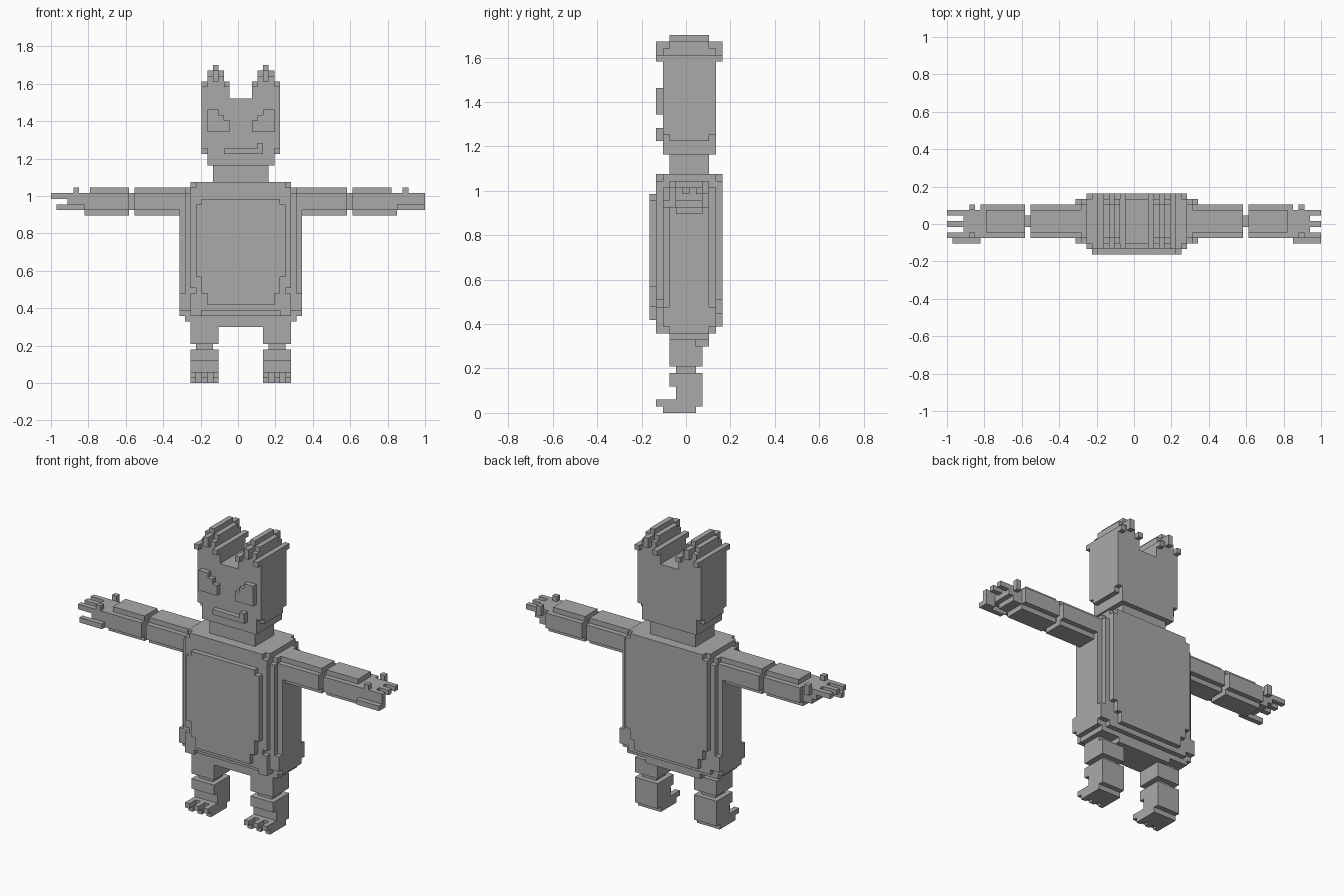
import bpy
import bmesh
from mathutils import Matrix, Vector

old = bpy.data.objects.get("Cube")
if old:
    bpy.data.objects.remove(old, do_unlink=True)

UNIT = 2 / 67          # edge of one building cube
MID_X, MID_Y = 0.5, 5.5

grey = bpy.data.materials.new("plain grey")
grey.use_nodes = True
colour = (0.4, 0.4, 0.4, 1)
grey.diffuse_color = colour
grey.node_tree.nodes["Principled BSDF"].inputs["Base Color"].default_value = colour


def part(name, *blocks):
    """One object made of cuboids, each given as x, y and z ranges in cubes."""
    bm = bmesh.new()
    for xs, ys, zs in blocks:
        size = Vector([max(r) - min(r) for r in (xs, ys, zs)])
        mid = Vector([sum(r) / 2 for r in (xs, ys, zs)]) + Vector((MID_X, -MID_Y, 0))
        bmesh.ops.create_cube(bm, size=1, matrix=Matrix.Translation(mid * UNIT)
                              @ Matrix.Diagonal((size * UNIT).to_4d()))
    mesh = bpy.data.meshes.new(name)
    bm.to_mesh(mesh)
    bm.free()
    mesh.materials.append(grey)
    bpy.context.collection.objects.link(bpy.data.objects.new(name, mesh))


def wide(half, ys, zs):
    return (-half, half), ys, zs


def pair(name, *blocks):
    """The same part on both sides of the body."""
    for side, sign in (("left", 1), ("right", -1)):
        part(f"{side}_{name}", *[((sign * xs[0], sign * xs[1]), ys, zs)
                                 for xs, ys, zs in blocks])


# depth ranges shared by many parts
FULL, NEAR, CORE, SLIM = (1, 11), (2, 10), (3, 9), (4, 8)

# torso with stepped edges
part("torso",
     wide(9, FULL, (17, 35)), wide(8, FULL, (15, 36)), wide(7, FULL, (13, 36)),
     wide(9, NEAR, (12, 36)), wide(10, NEAR, (13, 34)),
     wide(11, CORE, (12, 32)), wide(10, CORE, (11, 35)))
part("pelvis", wide(6, CORE, (10, 12)))

# raised belly plate with stepped corners
part("belly_plate",
     wide(8, (0, 1), (19, 32)), wide(7, (0, 1), (16, 33)), wide(6, (0, 1), (14, 33)))

# neck and head
part("neck", wide(5, CORE, (36, 39)))
part("head",
     wide(6, NEAR, (39, 51)), wide(7, NEAR, (42, 51)), wide(7, CORE, (41, 51)))

# ridged ears, tallest in the middle
pair("ear",
     ((2, 7), NEAR, (51, 54)),
     ((3, 6), NEAR, (54, 55)),
     ((3, 6), CORE, (55, 56)),
     ((4, 5), CORE, (56, 57)),
     ((4, 5), FULL, (54, 56)),
     ((2, 3), FULL, (53, 54)),
     ((6, 7), FULL, (53, 54)))

# slanted eyes and crooked mouth
pair("eye", *[((x, x + 1), (1, 2), (45, top))
              for x, top in zip(range(2, 6), (47, 48, 49, 49))])
part("mouth", ((-3, 4), (1, 2), (41, 42)), ((3, 4), (1, 2), (42, 43)))


# arms: bevelled segments joined by a thin elbow
def segment(x0, x1):
    return ((x0, x1), CORE, (31, 34)), ((x0, x1), SLIM, (30, 35))


pair("upper_arm", *segment(9, 19))
pair("elbow", ((19, 20), (5, 7), (31, 34)))
pair("forearm", *segment(20, 27), ((27, 28), CORE, (31, 34)),
     ((27, 28), SLIM, (30, 34)))

# hands with three fingers, a thumb and knuckles
FINGERS = [(y, y + 1) for y in (3, 5, 7)]
for side, sign, tip in (("left", 1, 33), ("right", -1, 34)):
    blocks = [((28, 31), (3, 8), (32, 34)),
              ((28, 30), (4, 8), (31, 33)),
              ((29, 30), (8, 9), (33, 35)),
              ((29, 30), (3, 4), (33, 35)),
              ((28, 33), (2, 3), (31, 32))]
    blocks += [((30, tip), ys, (33, 34)) for ys in FINGERS]
    if sign > 0:
        blocks += [((31, tip), ys, (31, 33)) for ys in FINGERS[:1]]
    part(f"{side}_hand", *[((sign * xs[0], sign * xs[1]), ys, zs)
                           for xs, ys, zs in blocks])

# legs: hip, thigh, thin ankle and shin
pair("hip", ((5, 10), CORE, (11, 16)), ((6, 11), NEAR, (13, 16)),
     ((7, 9), (1, 2), (12, 16)))
pair("thigh", ((4, 9), (3, 7), (7, 12)), ((4, 9), (7, 8), (7, 8)),
     ((4, 9), (7, 8), (8, 10)))
pair("ankle", ((5, 8), (4, 7), (6, 7)))
pair("shin", ((4, 9), (4, 8), (1, 6)), ((4, 9), (3, 4), (4, 6)),
     ((4, 9), (3, 7), (0, 2)))

# feet with three raised claws
pair("claws", *[((x, x + 1), (2, 3), (0, 2)) for x in (4, 6, 8)],
     *[((x, x + 1), (1, 2), (1, 2)) for x in (4, 6, 8)])
